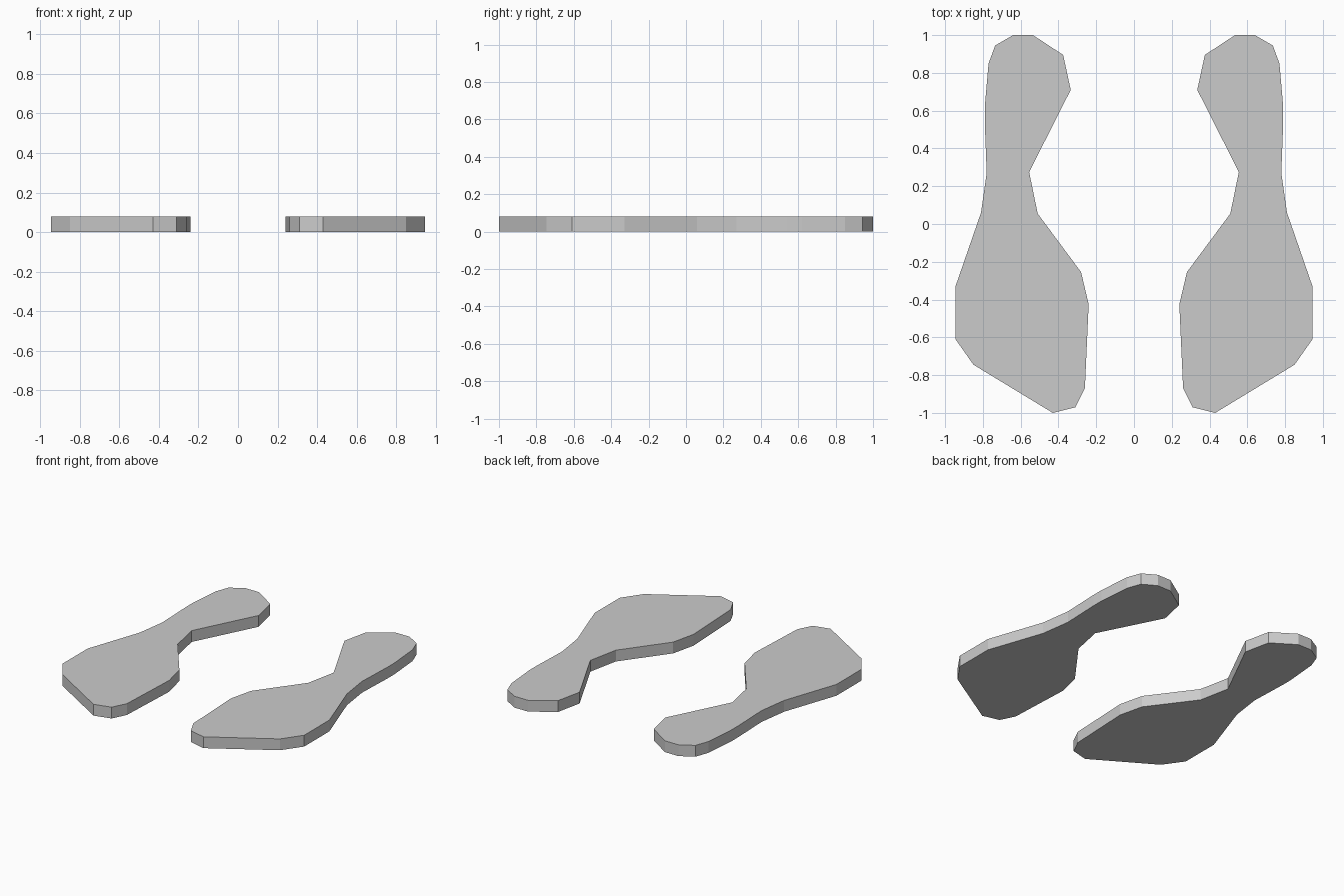
import bpy, bmesh

if "Cube" in bpy.data.objects:
    bpy.data.objects.remove(bpy.data.objects["Cube"])

THICKNESS = 0.08

# Outline of the right-hand sole, clockwise from the heel
OUTLINE = [
    (0.535, 1.0), (0.64, 1.0), (0.735, 0.945), (0.77, 0.85), (0.79, 0.62),
    (0.79, 0.54), (0.78, 0.27), (0.81, 0.06), (0.945, -0.33), (0.945, -0.61),
    (0.85, -0.745), (0.43, -1.0), (0.31, -0.97), (0.26, -0.87),
    (0.24, -0.425), (0.28, -0.255), (0.51, 0.055), (0.555, 0.275),
    (0.335, 0.71), (0.375, 0.895),
]


def make_sole(name, side):
    """Extrude the outline into a flat slab; side = 1 or -1 mirrors it in x."""
    bm = bmesh.new()
    face = bm.faces.new([bm.verts.new((side * x, y, 0)) for x, y in OUTLINE])
    ext = bmesh.ops.extrude_face_region(bm, geom=[face], use_keep_orig=True)
    top = [g for g in ext["geom"] if isinstance(g, bmesh.types.BMVert)]
    bmesh.ops.translate(bm, verts=top, vec=(0, 0, THICKNESS))
    bmesh.ops.recalc_face_normals(bm, faces=bm.faces)
    mesh = bpy.data.meshes.new(name)
    bm.to_mesh(mesh)
    bm.free()
    obj = bpy.data.objects.new(name, mesh)
    bpy.context.collection.objects.link(obj)
    return obj


# Mirrored pair of soles
make_sole("right_sole", 1)
make_sole("left_sole", -1)
